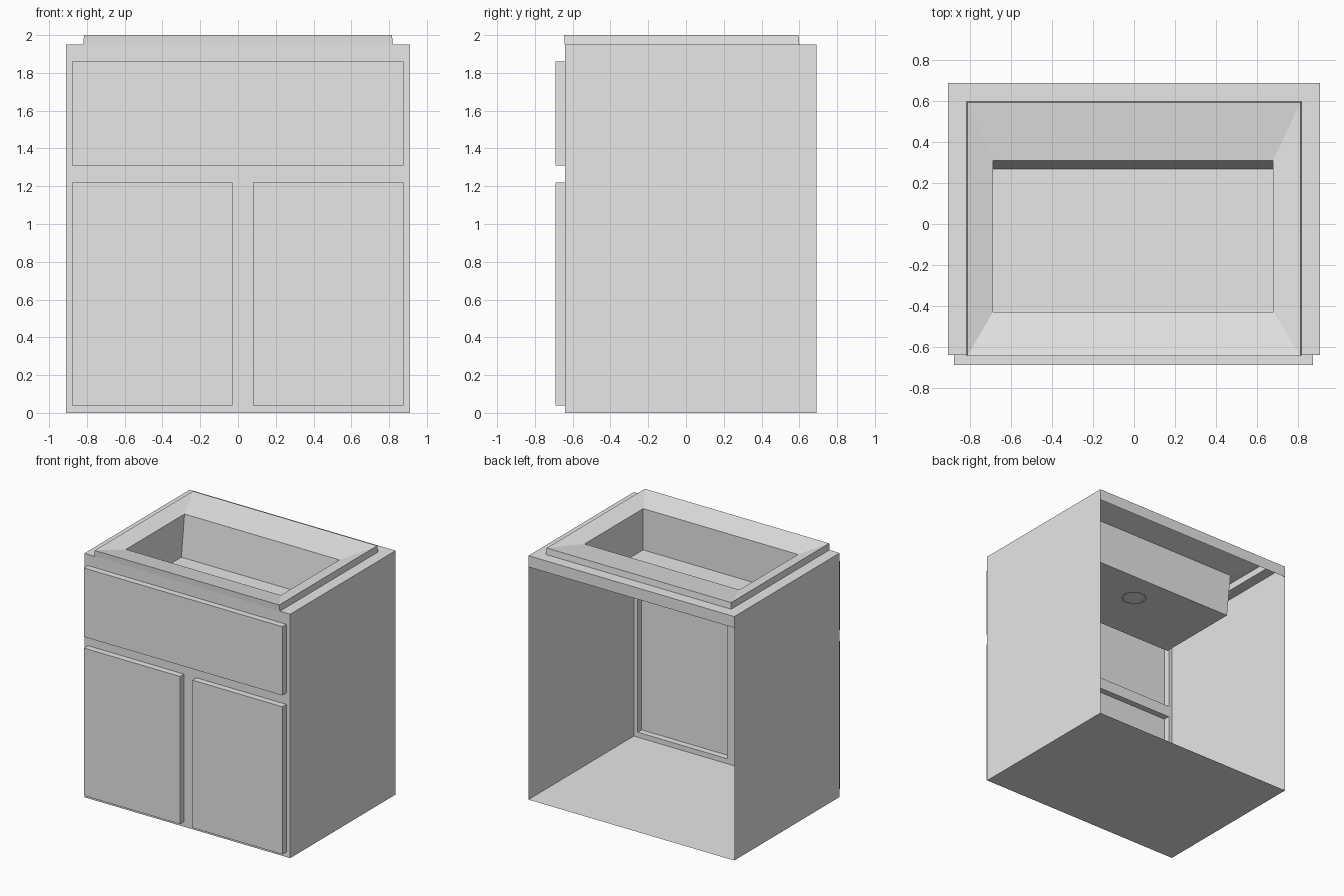
import bpy, bmesh, math
from mathutils import Vector

cube = bpy.data.objects.get("Cube")
if cube:
    bpy.data.objects.remove(cube, do_unlink=True)

grey = bpy.data.materials.new("light_grey")
grey.use_nodes = True
grey.diffuse_color = (0.8, 0.8, 0.8, 1)
grey.node_tree.nodes["Principled BSDF"].inputs["Base Color"].default_value = (0.8, 0.8, 0.8, 1)

W, FRONT, BACK, TOP = 0.91, -0.64, 0.69, 1.95


def finish(name, bm):
    """Turn a bmesh into a flat shaded grey object."""
    bmesh.ops.remove_doubles(bm, verts=bm.verts, dist=0.0005)
    mesh = bpy.data.meshes.new(name)
    bm.to_mesh(mesh)
    bm.free()
    mesh.materials.append(grey)
    obj = bpy.data.objects.new(name, mesh)
    bpy.context.collection.objects.link(obj)
    return obj


def quad(bm, *points):
    return bm.faces.new([bm.verts.new(p) for p in points])


def loft(name, loops, cap=True):
    """Bridge rings of points, optionally closing the last ring."""
    bm = bmesh.new()
    rings = [[bm.verts.new(p) for p in loop] for loop in loops]
    for a, b in zip(rings, rings[1:]):
        for i in range(len(a)):
            j = (i + 1) % len(a)
            bm.faces.new((a[i], a[j], b[j], b[i]))
    if cap:
        bm.faces.new(rings[-1])
    return finish(name, bm)


def flat_rect(x0, x1, y0, y1, z):
    return [(x0, y0, z), (x1, y0, z), (x1, y1, z), (x0, y1, z)]


def upright_rect(x0, x1, z0, z1, y):
    return [(x0, y, z0), (x1, y, z0), (x1, y, z1), (x0, y, z1)]


# Thin side walls and floor, open at the back
bm = bmesh.new()
quad(bm, (-W, BACK, 0), (-W, FRONT, 0), (-W, FRONT, TOP), (-W, BACK, TOP))
quad(bm, (W, FRONT, 0), (W, BACK, 0), (W, BACK, TOP), (W, FRONT, TOP))
quad(bm, (-W, BACK, 0), (W, BACK, 0), (W, FRONT, 0), (-W, FRONT, 0))
finish("cabinet_sides_and_floor", bm)

# Rail across the top of the open back
bm = bmesh.new()
quad(bm, (W, BACK, 1.86), (-W, BACK, 1.86), (-W, BACK, TOP), (W, BACK, TOP))
finish("back_rail", bm)

# Front frame with openings behind the hollow panels
panels = {
    "right_door": (-0.88, -0.03, 0.04, 1.22),
    "left_door": (0.08, 0.875, 0.04, 1.22),
    "drawer_front": (-0.88, 0.875, 1.31, 1.86),
}
xs = [-W, -0.88, -0.03, 0.08, 0.875, W]
zs = [0, 0.04, 1.22, 1.31, 1.86, TOP]
bm = bmesh.new()
for x0, x1 in zip(xs, xs[1:]):
    for z0, z1 in zip(zs, zs[1:]):
        cx, cz = (x0 + x1) / 2, (z0 + z1) / 2
        if not any(a < cx < b and c < cz < d for a, b, c, d in panels.values()):
            quad(bm, *upright_rect(x0, x1, z0, z1, FRONT))
bmesh.ops.remove_doubles(bm, verts=bm.verts, dist=0.0005)
finish("front_frame", bm)

# Doors and drawer front, pushed forward from the frame
for name, rect in panels.items():
    loft(name, [upright_rect(*rect, FRONT), upright_rect(*rect, -0.69)])

# Countertop ring around the sink
deck = (-0.82, 0.82, -0.642, 0.6)
opening = (-0.69, 0.68, -0.43, 0.31)
loft("countertop", [flat_rect(-W, W, FRONT, BACK, TOP), flat_rect(*deck, TOP)], cap=False)

# Raised sink rim that dips toward the bowl
loft("sink_rim", [flat_rect(*deck, TOP), flat_rect(-0.815, 0.815, -0.645, 0.595, 2.0),
                  flat_rect(*opening, 1.96)], cap=False)

# Bowl with a leaning back wall
loft("sink_bowl", [flat_rect(*opening, 1.96), flat_rect(-0.69, 0.68, -0.43, 0.27, 1.63)])


# Eight sided drain, a shallow plate above and a ring below
def octagon(radius, z):
    angles = [math.radians(45 * i + 10) for i in range(8)]
    return [(0.025 + radius * math.cos(a), 0.03 + radius * math.sin(a), z) for a in angles]


loft("drain_plate", [octagon(0.1, 1.63), octagon(0.1, 1.636)])
loft("drain_ring", [octagon(0.085, 1.624), octagon(0.1, 1.624)], cap=False)
